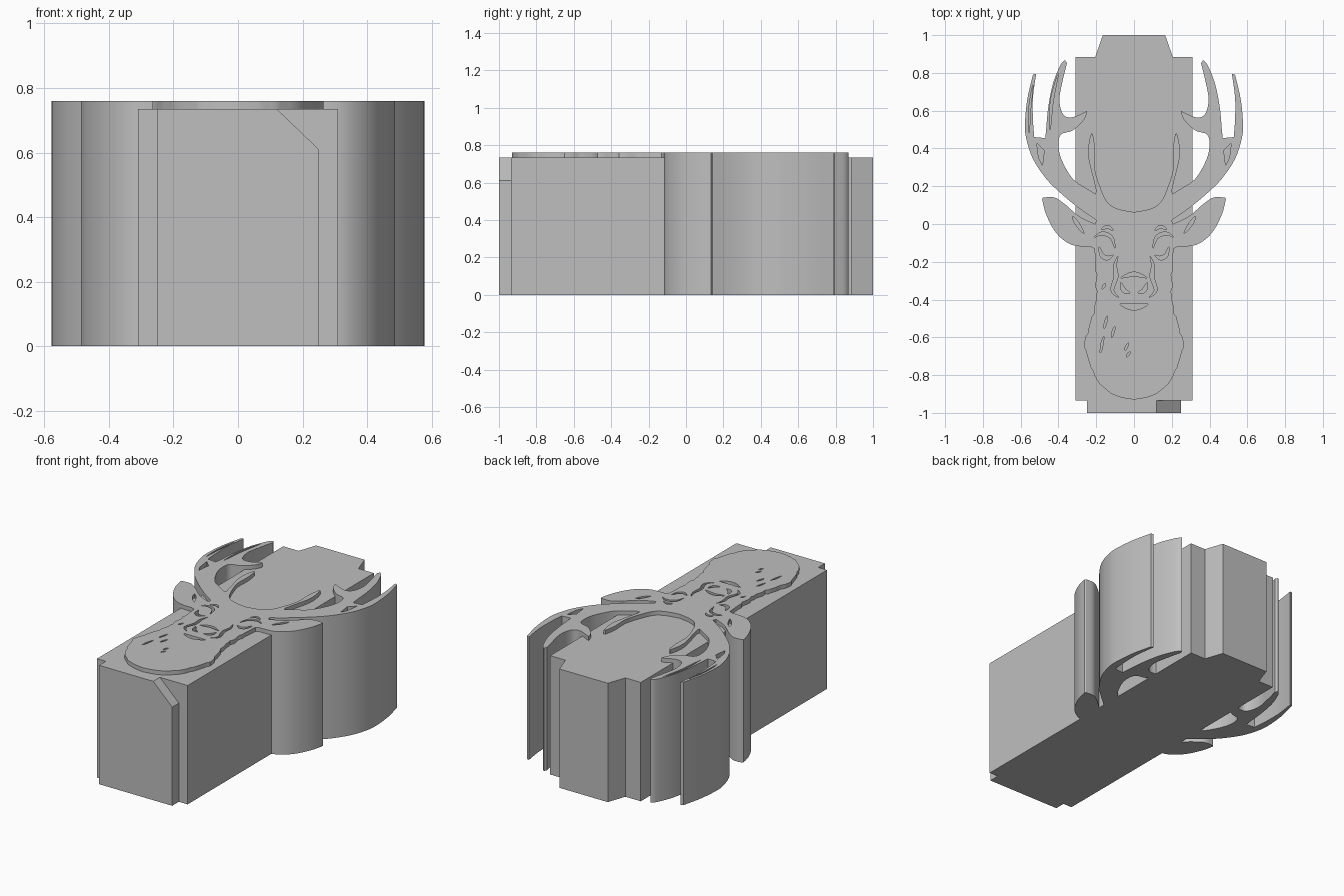
import bpy, bmesh, math, random
from mathutils import Vector

random.seed(4)
cube = bpy.data.objects.get("Cube")
if cube:
    bpy.data.objects.remove(cube, do_unlink=True)

BLOCK_TOP, RELIEF_TOP = 0.735, 0.76

grey = bpy.data.materials.new("plain grey")
grey.use_nodes = True
grey.diffuse_color = (0.52, 0.52, 0.52, 1)
grey.node_tree.nodes["Principled BSDF"].inputs["Base Color"].default_value = grey.diffuse_color


def smooth_chain(points, steps=5):
    """Open smooth curve through the points."""
    pts = [Vector(p) for p in points]
    padded = [pts[0]] + pts + [pts[-1]]
    result = []
    for a, b, c, d in zip(padded, padded[1:], padded[2:], padded[3:]):
        for i in range(steps):
            t = i / steps
            result.append(0.5 * (2 * b + (c - a) * t + (2 * a - 5 * b + 4 * c - d) * t * t
                                 + (3 * b - a - 3 * c + d) * t ** 3))
    return result + [pts[-1]]


def mirrored(points):
    return [Vector((-p[0], p[1])) for p in points]


def slit(points, width):
    """Closed tapering groove shape along a path."""
    path = smooth_chain(points)
    last = len(path) - 1
    left, right = [], []
    for i, p in enumerate(path):
        along = (path[min(i + 1, last)] - path[max(i - 1, 0)]).normalized()
        side = Vector((-along.y, along.x)) * width / 2 * math.sin(math.pi * i / last)
        left.append(p + side)
        right.append(p - side)
    return left + right[-2:0:-1]


def finish(obj):
    obj.data.materials.clear()
    obj.data.materials.append(grey)
    bpy.ops.object.select_all(action="DESELECT")
    obj.select_set(True)
    bpy.context.view_layer.objects.active = obj
    bpy.ops.object.shade_smooth_by_angle(angle=math.radians(30))


def extrude_outlines(name, outlines, bottom, top):
    """Filled flat outlines, inner ones being holes, extruded upward."""
    curve = bpy.data.curves.new(name, "CURVE")
    curve.dimensions = "2D"
    curve.fill_mode = "BOTH"
    curve.extrude = (top - bottom) / 2
    for outline in outlines:
        spline = curve.splines.new("POLY")
        spline.points.add(len(outline) - 1)
        for point, p in zip(spline.points, outline):
            point.co = (p[0], p[1], 0, 1)
        spline.use_cyclic_u = True
    helper = bpy.data.objects.new(name + " helper", curve)
    bpy.context.collection.objects.link(helper)
    graph = bpy.context.evaluated_depsgraph_get()
    mesh = bpy.data.meshes.new_from_object(helper.evaluated_get(graph))
    bpy.data.objects.remove(helper, do_unlink=True)
    bm = bmesh.new()
    bm.from_mesh(mesh)
    bmesh.ops.remove_doubles(bm, verts=bm.verts, dist=0.0001)
    bmesh.ops.translate(bm, verts=bm.verts, vec=(0, 0, (top + bottom) / 2))
    bmesh.ops.recalc_face_normals(bm, faces=bm.faces)
    bm.to_mesh(mesh)
    bm.free()
    mesh.name = name
    obj = bpy.data.objects.new(name, mesh)
    bpy.context.collection.objects.link(obj)
    finish(obj)


def extrude_front(name, profile, front, back):
    """Profile in x and z, extruded from front to back."""
    bm = bmesh.new()
    face = bm.faces.new([bm.verts.new((x, front, z)) for x, z in profile])
    sweep = bmesh.ops.extrude_face_region(bm, geom=[face])
    moved = [v for v in sweep["geom"] if isinstance(v, bmesh.types.BMVert)]
    bmesh.ops.translate(bm, verts=moved, vec=(0, back - front, 0))
    bmesh.ops.recalc_face_normals(bm, faces=bm.faces)
    mesh = bpy.data.meshes.new(name)
    bm.to_mesh(mesh)
    bm.free()
    obj = bpy.data.objects.new(name, mesh)
    bpy.context.collection.objects.link(obj)
    finish(obj)


# Base block with the tapered rear tab
half_block = [(0.31, -0.935), (0.31, 0.885), (0.205, 0.885), (0.165, 1)]
extrude_outlines("base_block", [half_block + mirrored(half_block)[::-1]], 0, BLOCK_TOP)

# Front tab with one chamfered upper corner
extrude_front("front_tab", [(-0.25, 0), (0.25, 0), (0.25, 0.61), (0.12, BLOCK_TOP),
                            (-0.25, BLOCK_TOP)], -1, -0.935)

# Half outline of the stag, chin to crown
neck = smooth_chain([(0, -0.93), (0.08, -0.915), (0.15, -0.88), (0.22, -0.78), (0.26, -0.67),
                     (0.25, -0.58), (0.22, -0.49), (0.205, -0.4), (0.2, -0.29),
                     (0.205, -0.19), (0.21, -0.13)])
for p in neck[6:-8]:
    p.x += random.uniform(-0.008, 0.005)
ear_lower = smooth_chain([(0.23, -0.12), (0.33, -0.11), (0.41, -0.05), (0.465, 0.05), (0.487, 0.135)])
ear_upper = smooth_chain([(0.48, 0.14), (0.42, 0.14), (0.36, 0.1), (0.29, 0.04), (0.205, 0)])
antler_outer = smooth_chain([(0.2, 0.02), (0.3, 0.09), (0.39, 0.165), (0.465, 0.24), (0.535, 0.345),
                             (0.57, 0.45), (0.577, 0.53), (0.565, 0.66), (0.535, 0.79)])
outer_gap = smooth_chain([(0.518, 0.795), (0.535, 0.67), (0.535, 0.555), (0.528, 0.46)])
main_tine_outer = smooth_chain([(0.47, 0.455), (0.465, 0.5), (0.455, 0.61), (0.43, 0.74), (0.39, 0.84),
                                (0.365, 0.868)])
main_tine_inner = smooth_chain([(0.355, 0.85), (0.375, 0.77), (0.395, 0.66), (0.375, 0.58),
                                (0.325, 0.565), (0.25, 0.598)])
beam_inner = smooth_chain([(0.248, 0.588), (0.27, 0.545), (0.325, 0.495), (0.385, 0.475), (0.4, 0.425),
                           (0.385, 0.345), (0.325, 0.24), (0.245, 0.185), (0.205, 0.16)])
brow_tine_outer = smooth_chain([(0.2, 0.175), (0.215, 0.24), (0.24, 0.345), (0.24, 0.42), (0.227, 0.48)])
brow_tine_inner = smooth_chain([(0.218, 0.475), (0.207, 0.4), (0.207, 0.29), (0.175, 0.185),
                                (0.14, 0.115), (0.085, 0.08), (0, 0.063)])
half = (neck + ear_lower + ear_upper + antler_outer + outer_gap + main_tine_outer
        + main_tine_inner + beam_inner + brow_tine_outer + brow_tine_inner)
stag = half + mirrored(half[1:-1])[::-1]

# Grooves found on both sides of the head
paired = [
    slit([(0.325, 0.04), (0.3, 0), (0.265, -0.05)], 0.02),
    slit([(0.21, -0.07), (0.17, -0.05), (0.12, -0.07), (0.1, -0.13)], 0.018),
    slit([(0.185, -0.12), (0.17, -0.165), (0.14, -0.18), (0.11, -0.165)], 0.022),
    slit([(0.175, -0.03), (0.14, -0.015), (0.11, -0.035)], 0.016),
    slit([(0.085, -0.17), (0.1, -0.22), (0.095, -0.28), (0.115, -0.35), (0.08, -0.39)], 0.02),
    slit([(0.07, -0.31), (0.055, -0.35), (0.02, -0.365)], 0.022),
    [Vector(p) for p in [(0.475, 0.39), (0.515, 0.43), (0.505, 0.35), (0.485, 0.31)]],
]
# Nose bridge, mouth, and fur strokes on one side
single = [
    slit([(-0.07, -0.285), (0, -0.265), (0.07, -0.285)], 0.022),
    slit([(-0.075, -0.425), (0, -0.44), (0.075, -0.425)], 0.032),
    slit([(-0.4, 0.8), (-0.435, 0.65), (-0.445, 0.49)], 0.014),
    slit([(-0.535, 0.74), (-0.553, 0.6), (-0.555, 0.48)], 0.01),
]
for x, y, length in [(-0.15, -0.52, 0.07), (-0.11, -0.57, 0.06), (-0.17, -0.64, 0.09),
                     (-0.04, -0.65, 0.04), (-0.16, -0.33, 0.03), (-0.03, -0.69, 0.03)]:
    single.append(slit([(x + 0.01, y + length / 2), (x, y), (x - 0.008, y - length / 2)], 0.012))
grooves = paired + [mirrored(shape) for shape in paired] + single

# Stag body down to the ground, and its grooved top layer
extrude_outlines("stag_body", [stag], 0, BLOCK_TOP)
extrude_outlines("stag_relief", [stag] + grooves, BLOCK_TOP, RELIEF_TOP)
